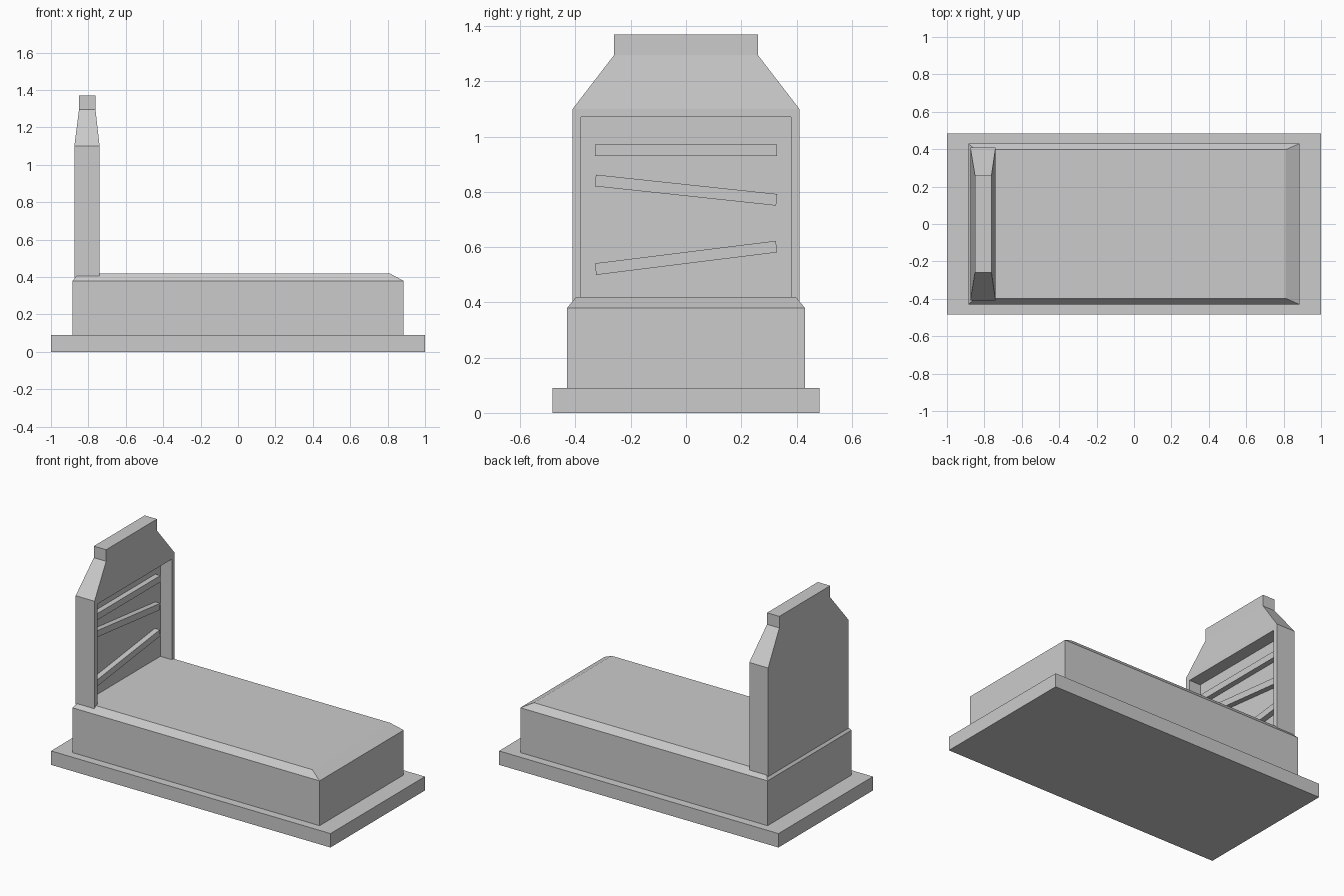
import bpy, bmesh, math
from mathutils import Matrix

if "Cube" in bpy.data.objects:
    bpy.data.objects.remove(bpy.data.objects["Cube"])


def loft(name, rings):
    """Closed solid through stacked rectangles (x0, x1, half_y, z)."""
    bm = bmesh.new()
    loops = []
    for x0, x1, y, z in rings:
        loops.append([bm.verts.new(p) for p in
                      ((x0, -y, z), (x1, -y, z), (x1, y, z), (x0, y, z))])
    bm.faces.new(loops[0][::-1])
    bm.faces.new(loops[-1])
    for a, b in zip(loops, loops[1:]):
        for i in range(4):
            j = (i + 1) % 4
            bm.faces.new((a[i], a[j], b[j], b[i]))
    bmesh.ops.recalc_face_normals(bm, faces=bm.faces)
    me = bpy.data.meshes.new(name)
    bm.to_mesh(me)
    bm.free()
    ob = bpy.data.objects.new(name, me)
    bpy.context.collection.objects.link(ob)
    return ob


# Ground plinth
loft("plinth", [(-1, 1, 0.483, 0), (-1, 1, 0.483, 0.09)])

# Grave slab with bevelled top
loft("slab", [(-0.885, 0.885, 0.43, 0.09), (-0.885, 0.885, 0.43, 0.38),
              (-0.85, 0.81, 0.397, 0.42)])

# Headstone with tapered shoulders and a cap block
stone = loft("headstone", [(-0.875, -0.74, 0.41, 0.397), (-0.875, -0.74, 0.41, 1.10),
                           (-0.85, -0.762, 0.26, 1.295), (-0.85, -0.762, 0.26, 1.37)])

# Recessed panel cut into the inner face of the headstone
cutter = loft("recess_cutter", [(-0.822, -0.6, 0.38, 0.3), (-0.822, -0.6, 0.38, 1.07)])
cutter.hide_render = True
mod = stone.modifiers.new("recess", 'BOOLEAN')
mod.operation = 'DIFFERENCE'
mod.solver = 'EXACT'
mod.object = cutter
bpy.context.view_layer.objects.active = stone
bpy.ops.object.modifier_apply(modifier=mod.name)
bpy.data.objects.remove(cutter)

# Raised strips in the panel, two of them tilted
for i, (z, tilt) in enumerate([(0.95, 0), (0.806, -6.1), (0.561, 7.1)]):
    strip = loft(f"strip_{i + 1}", [(-0.83, -0.787, 0.33, -0.021),
                                    (-0.83, -0.787, 0.33, 0.021)])
    strip.data.transform(Matrix.Translation((0, 0, z)) @
                         Matrix.Rotation(math.radians(tilt), 4, 'X'))
